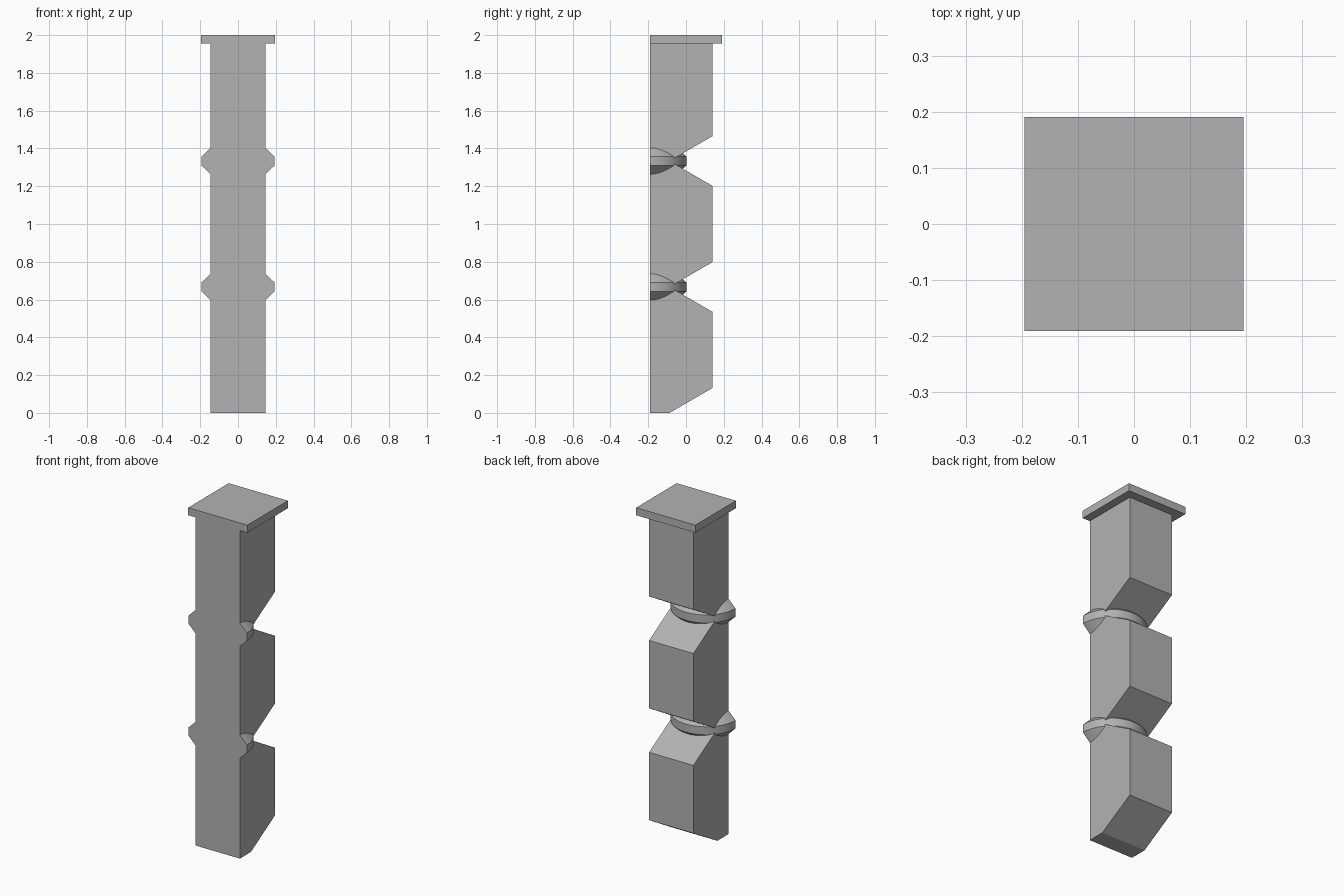
import bpy
import bmesh
import math

cube = bpy.data.objects.get("Cube")
if cube:
    bpy.data.objects.remove(cube, do_unlink=True)

grey = bpy.data.materials.new("stone_grey")
grey.use_nodes = True
grey.diffuse_color = (0.45, 0.45, 0.45, 1)
grey.node_tree.nodes["Principled BSDF"].inputs["Base Color"].default_value = (0.45, 0.45, 0.45, 1)

FRONT, BACK, APEX = -0.191, 0.139, -0.087
HALF_WIDTH = 0.146
RADIUS = 0.193
CHAMFER = 0.131
PITCH = 2 / 3
CAP_BASE = 1.955


def finish(name, bm):
    bmesh.ops.recalc_face_normals(bm, faces=bm.faces)
    mesh = bpy.data.meshes.new(name)
    bm.to_mesh(mesh)
    bm.free()
    mesh.materials.append(grey)
    obj = bpy.data.objects.new(name, mesh)
    bpy.context.collection.objects.link(obj)
    return obj


def extrude_loop(name, points, offset):
    bm = bmesh.new()
    face = bm.faces.new([bm.verts.new(p) for p in points])
    moved = bmesh.ops.extrude_face_region(bm, geom=[face], use_keep_orig=True)["geom"]
    verts = [v for v in moved if isinstance(v, bmesh.types.BMVert)]
    bmesh.ops.translate(bm, verts=verts, vec=offset)
    return finish(name, bm)


# Column shaft: side profile with a chamfered foot and two V notches in the back
profile = [(FRONT, 0), (APEX, 0), (BACK, CHAMFER)]
for z in (PITCH, 2 * PITCH):
    profile += [(BACK, z - CHAMFER), (APEX, z), (BACK, z + CHAMFER)]
profile += [(BACK, CAP_BASE), (FRONT, CAP_BASE)]
extrude_loop("shaft", [(-HALF_WIDTH, y, z) for y, z in profile], (2 * HALF_WIDTH, 0, 0))

# Square cap slab
corners = [(-0.195, FRONT), (0.195, FRONT), (0.195, -FRONT), (-0.195, -FRONT)]
extrude_loop("cap", [(x, y, CAP_BASE) for x, y in corners], (0, 0, 2 - CAP_BASE))


# Half-round collars with bevelled rims, flat against the front
def collar(name, height, segments=48):
    bm = bmesh.new()
    section = [(0.135, -0.081), (RADIUS, -0.024), (RADIUS, 0.024), (0.135, 0.081)]
    rows = []
    for i in range(segments + 1):
        a = math.pi * i / segments
        rows.append([bm.verts.new((r * math.cos(a), FRONT + r * math.sin(a), height + z))
                     for r, z in section])
    for a, b in zip(rows, rows[1:]):
        for k in range(len(section) - 1):
            bm.faces.new((a[k], b[k], b[k + 1], a[k + 1]))
    # Close top, bottom and front
    bm.faces.new([row[0] for row in rows])
    bm.faces.new([row[-1] for row in rows])
    bm.faces.new(rows[0] + rows[-1][::-1])
    obj = finish(name, bm)
    bpy.ops.object.select_all(action='DESELECT')
    obj.select_set(True)
    bpy.context.view_layer.objects.active = obj
    bpy.ops.object.shade_smooth_by_angle(angle=math.radians(30))


collar("lower_collar", PITCH)
collar("upper_collar", 2 * PITCH)
